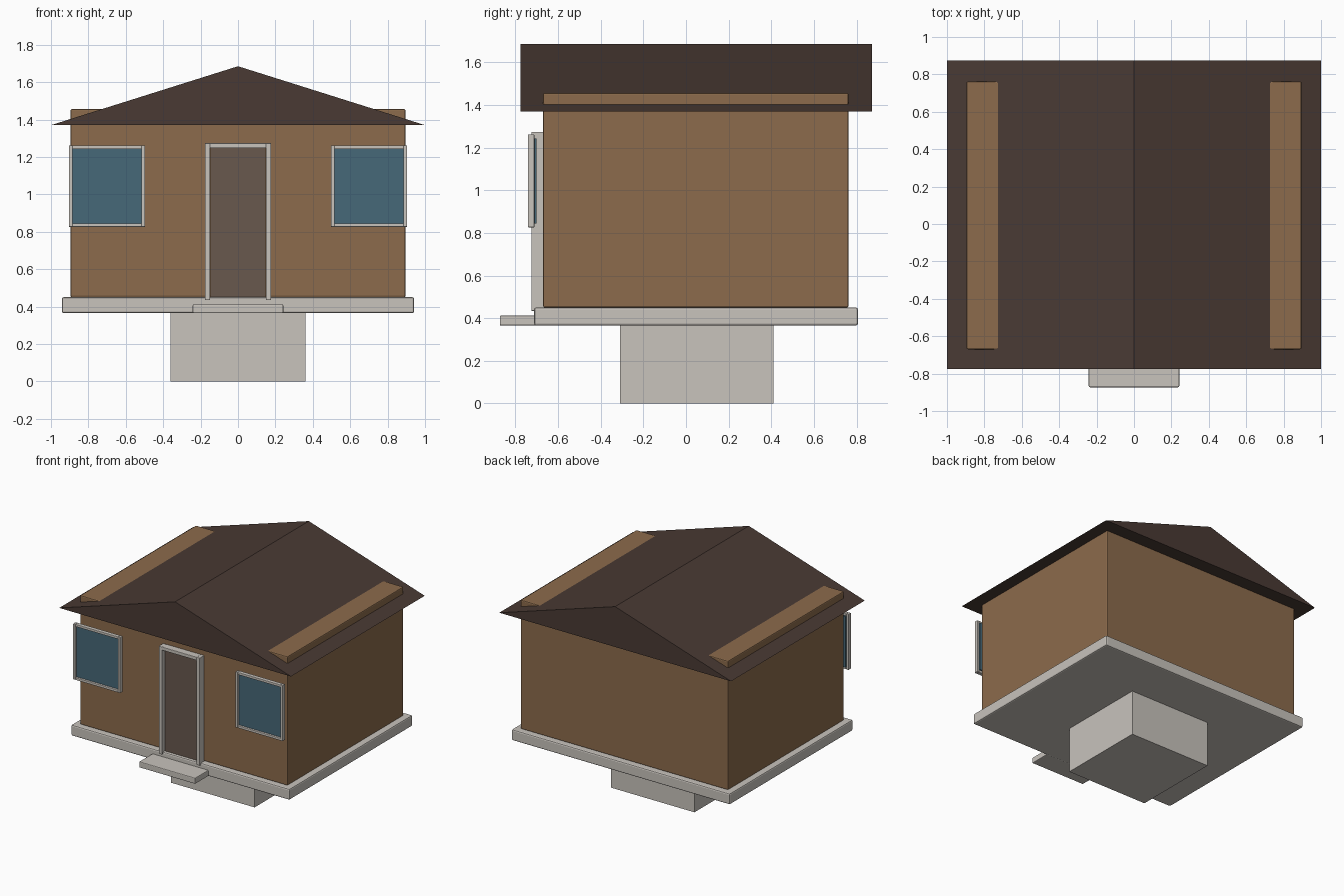
import bpy, bmesh
from mathutils import Vector

cube = bpy.data.objects.get("Cube")
if cube:
    bpy.data.objects.remove(cube, do_unlink=True)


def material(name, rgb):
    m = bpy.data.materials.new(name)
    m.use_nodes = True
    m.diffuse_color = (*rgb, 1)
    bsdf = m.node_tree.nodes["Principled BSDF"]
    bsdf.inputs["Base Color"].default_value = (*rgb, 1)
    bsdf.inputs["Roughness"].default_value = 0.8
    return m


WALL = material("tan wall", (0.262, 0.147, 0.072))
STONE = material("pale stone", (0.578, 0.546, 0.503))
ROOF = material("dark brown roof", (0.067, 0.042, 0.034))
DOOR = material("brown door", (0.138, 0.098, 0.076))
GLASS = material("blue glass", (0.061, 0.138, 0.188))


def finish(name, bm, mat):
    bmesh.ops.recalc_face_normals(bm, faces=bm.faces)
    mesh = bpy.data.meshes.new(name)
    bm.to_mesh(mesh)
    bm.free()
    mesh.materials.append(mat)
    obj = bpy.data.objects.new(name, mesh)
    bpy.context.collection.objects.link(obj)
    return obj


def add_box(bm, x, y, z):
    """Add a box spanning the (min, max) pairs x, y and z."""
    verts = bmesh.ops.create_cube(bm, size=1)["verts"]
    for v in verts:
        v.co = Vector([(a + b) / 2 + c * (b - a) for (a, b), c in zip((x, y, z), v.co)])


def boxes(name, mat, spans, bevel=0.0):
    bm = bmesh.new()
    for span in spans:
        add_box(bm, *span)
    obj = finish(name, bm, mat)
    if bevel:
        mod = obj.modifiers.new("soft edges", 'BEVEL')
        mod.width = bevel
        mod.segments = 2
    return obj


# Base: pier, floor slab and front step
boxes("pier", STONE, [((-0.36, 0.36), (-0.31, 0.41), (0, 0.37))])
boxes("floor_slab", STONE, [((-0.942, 0.942), (-0.712, 0.806), (0.365, 0.45))], 0.01)
boxes("front_step", STONE, [((-0.242, 0.242), (-0.873, -0.7), (0.365, 0.412))], 0.006)

# Walls, whose top edges stick out through the roof slopes
boxes("walls", WALL, [((-0.896, 0.896), (-0.67, 0.762), (0.45, 1.456))], 0.008)

# Gable roof: triangle swept from front to back
bm = bmesh.new()
front = bm.faces.new([bm.verts.new(p) for p in
                      ((-1, -0.775, 1.37), (1, -0.775, 1.37), (0, -0.775, 1.685))])
swept = bmesh.ops.extrude_face_region(bm, geom=[front], use_keep_orig=True)["geom"]
bmesh.ops.translate(bm, vec=(0, 1.648, 0),
                    verts=[g for g in swept if isinstance(g, bmesh.types.BMVert)])
finish("roof", bm, ROOF)

# Door with jambs and lintel
boxes("door", DOOR, [((-0.147, 0.147), (-0.69, -0.66), (0.445, 1.248))])
depth = (-0.725, -0.665)
boxes("door_frame", STONE, [
    ((-0.177, -0.149), depth, (0.434, 1.274)),
    ((0.149, 0.177), depth, (0.434, 1.274)),
    ((-0.15, 0.15), depth, (1.248, 1.274))], 0.003)

# Windows standing slightly proud of the wall
for side, s in (("left", 1), ("right", -1)):
    x0, x1 = sorted((0.497 * s, 0.904 * s))
    z0, z1 = 0.826, 1.261
    w = 0.019
    depth = (-0.742, -0.711)
    boxes(side + "_window_frame", STONE, [
        ((x0, x0 + w), depth, (z0, z1)),
        ((x1 - w, x1), depth, (z0, z1)),
        ((x0 + w, x1 - w), depth, (z0, z0 + w)),
        ((x0 + w, x1 - w), depth, (z1 - w, z1))], 0.003)
    boxes(side + "_window_glass", GLASS,
          [((x0 + w, x1 - w), (-0.726, -0.702), (z0 + w, z1 - w))])
